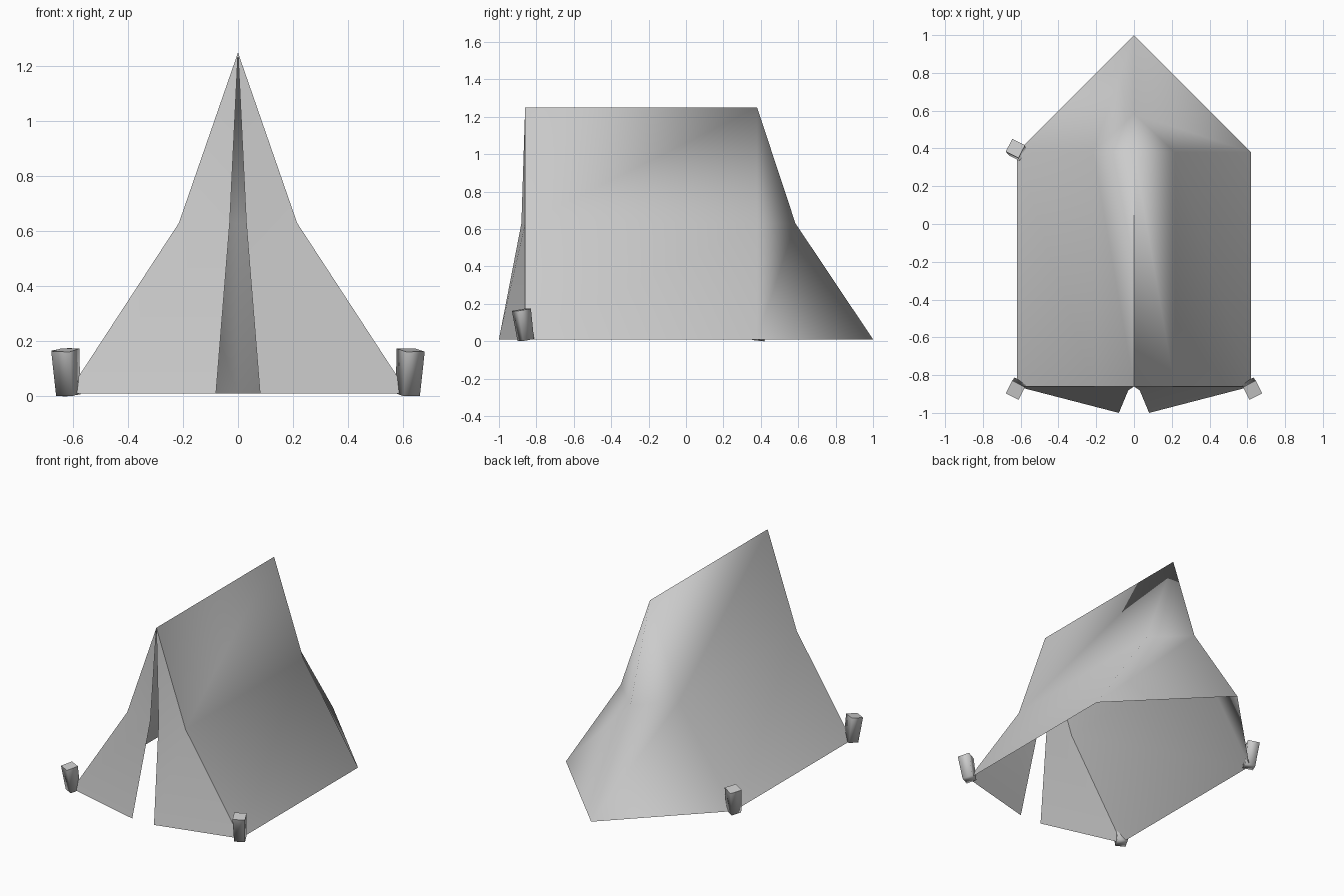
import bpy
import bmesh
from math import radians
from mathutils import Vector, Matrix

cube = bpy.data.objects.get("Cube")
if cube:
    bpy.data.objects.remove(cube, do_unlink=True)


def material(name, rgb):
    mat = bpy.data.materials.new(name)
    mat.use_nodes = True
    mat.diffuse_color = (*rgb, 1)
    mat.node_tree.nodes["Principled BSDF"].inputs["Base Color"].default_value = (*rgb, 1)
    return mat


grey = material("light grey canvas", (0.6, 0.6, 0.6))


def finish(name, bm):
    mesh = bpy.data.meshes.new(name)
    for face in bm.faces:
        face.smooth = True
    bm.to_mesh(mesh)
    bm.free()
    mesh.materials.append(grey)
    obj = bpy.data.objects.new(name, mesh)
    bpy.context.collection.objects.link(obj)
    return obj


def add_face(bm, verts, side):
    bm.faces.new(verts if side > 0 else verts[::-1])


FRONT, CORNER, BACK = -0.86, 0.38, 1.0
LEVELS = [(0.62, 0.01), (0.215, 0.63), (0, 1.25)]  # half width, height

# Canvas: two side walls wrapping round to a pointed back
bm = bmesh.new()
back = [bm.verts.new((0, y, z)) for y, (_, z) in zip((BACK, 0.585, CORNER), LEVELS)]
for s in (1, -1):
    front = [bm.verts.new((s * x, FRONT, z)) for x, z in LEVELS]
    corner = [bm.verts.new((s * x, CORNER, z)) for x, z in LEVELS[:2]] + [back[2]]
    for i in range(2):
        add_face(bm, [front[i], corner[i], corner[i + 1], front[i + 1]], s)
    add_face(bm, [corner[0], back[0], back[1], corner[1]], s)
    add_face(bm, [corner[1], back[1], back[2]], s)
finish("tent_canvas", bm)

# Door flaps, slightly open and kicked forward at the bottom
for s, name in ((1, "left_door_flap"), (-1, "right_door_flap")):
    bm = bmesh.new()
    outer = [bm.verts.new((s * x, FRONT, z)) for x, z in LEVELS]
    inner = [bm.verts.new((s * x, y, z)) for x, y, z in ((0.08, -1, 0.01), (0.03, -0.88, 0.63))]
    add_face(bm, [inner[0], outer[0], outer[1], inner[1]], s)
    add_face(bm, [inner[1], outer[1], outer[2]], s)
    finish(name, bm)


# Pegs: square, twisted and leaning away from the canvas
def peg(name, base, top, turn):
    base, top = Vector(base), Vector(top)
    bm = bmesh.new()
    bmesh.ops.create_cube(bm, size=1)
    tilt = Vector((0, 0, 1)).rotation_difference(top - base).to_matrix()
    spin = Matrix.Rotation(radians(turn), 3, "Z")
    for v in bm.verts:
        upper = v.co.z > 0
        width = 0.076 if upper else 0.066
        offset = tilt @ spin @ Vector((v.co.x * width, v.co.y * width, 0))
        v.co = (top if upper else base) + offset
    # Crisp cap over softly shaded sides
    cap = max(bm.faces, key=lambda f: f.calc_center_median().z)
    for edge in cap.edges:
        edge.smooth = False
    finish(name, bm)


for s, name in ((1, "front_left_peg"), (-1, "front_right_peg")):
    peg(name, (s * 0.617, -0.857, 0.006), (s * 0.628, -0.88, 0.168), s * 27)
peg("back_right_peg", (-0.617, 0.377, 0.006), (-0.628, 0.40, 0.168), -27)
